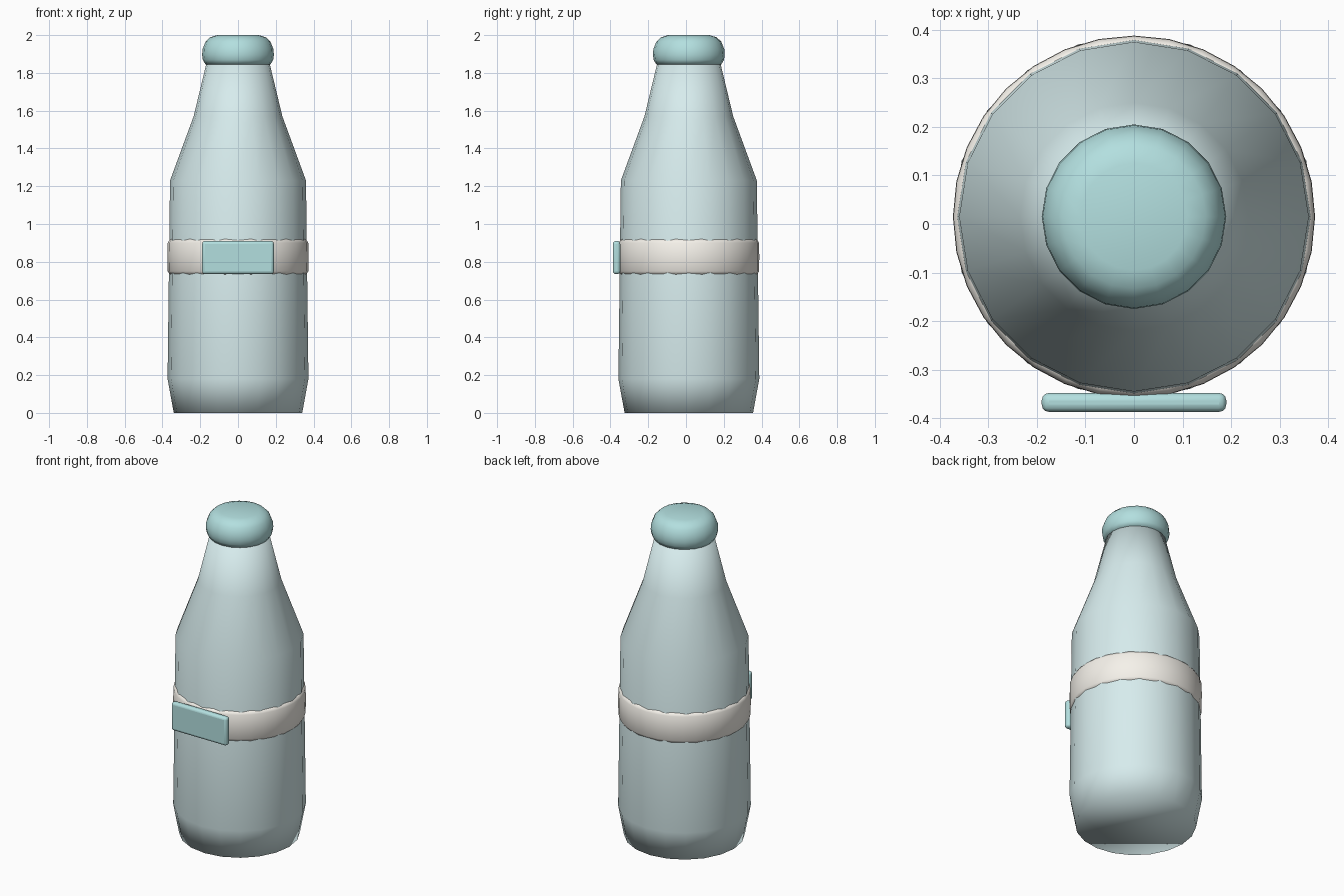
import bpy, bmesh, math

if "Cube" in bpy.data.objects:
    bpy.data.objects.remove(bpy.data.objects["Cube"])

CY = 0.015  # bottle axis sits slightly back because the label sticks out in front


def material(name, rgb):
    m = bpy.data.materials.new(name)
    m.diffuse_color = (*rgb, 1)
    m.use_nodes = True
    m.node_tree.nodes["Principled BSDF"].inputs["Base Color"].default_value = m.diffuse_color
    return m


def lathe(name, profile, sides, mat, closed=False):
    """Revolve (radius, z) points round the bottle axis; cap the ends or close the loop."""
    bm = bmesh.new()
    rings = []
    for r, z in profile:
        rings.append([bm.verts.new((r * math.cos(a), r * math.sin(a), z))
                      for a in (2 * math.pi * i / sides for i in range(sides))])
    pairs = list(zip(rings, rings[1:]))
    if closed:
        pairs.append((rings[-1], rings[0]))
    else:
        bm.faces.new(rings[0])
        bm.faces.new(rings[-1])
    for lo, hi in pairs:
        for i in range(sides):
            j = (i + 1) % sides
            bm.faces.new((lo[i], lo[j], hi[j], hi[i]))
    bmesh.ops.recalc_face_normals(bm, faces=bm.faces)
    for f in bm.faces:
        f.smooth = True
    me = bpy.data.meshes.new(name)
    bm.to_mesh(me)
    bm.free()
    ob = bpy.data.objects.new(name, me)
    ob.location.y = CY
    me.materials.append(mat)
    bpy.context.collection.objects.link(ob)
    return ob


glass = material("pale_glass", (0.68, 0.84, 0.85))
teal = material("teal", (0.45, 0.74, 0.74))
cream = material("cream", (0.92, 0.89, 0.83))

# Bottle body
lathe("bottle_body", [(0.34, 0), (0.373, 0.18), (0.36, 1.23),
                      (0.235, 1.57), (0.165, 1.86)], 20, glass)

# Rounded cap
lathe("bottle_cap", [(0.172, 1.845), (0.186, 1.868), (0.19, 1.895), (0.188, 1.925),
                     (0.172, 1.965), (0.148, 1.988), (0.11, 2.0)], 20, teal)

# Paper band round the middle
lathe("band", [(0.345, 0.73), (0.36, 0.73), (0.372, 0.75), (0.373, 0.825),
               (0.372, 0.9), (0.36, 0.92), (0.345, 0.92)], 32, cream, closed=True)

# Label plate on the front
bpy.ops.mesh.primitive_cube_add(size=1, location=(0, -0.3675, 0.8225))
label = bpy.context.object
label.name = "label_plate"
label.scale = (0.38, 0.039, 0.175)
bpy.ops.object.transform_apply(location=False, rotation=False, scale=True)
label.data.materials.append(teal)
bevel = label.modifiers.new("rounded_edges", 'BEVEL')
bevel.width = 0.015
bevel.segments = 3
bpy.ops.object.shade_smooth_by_angle(angle=math.radians(35))
